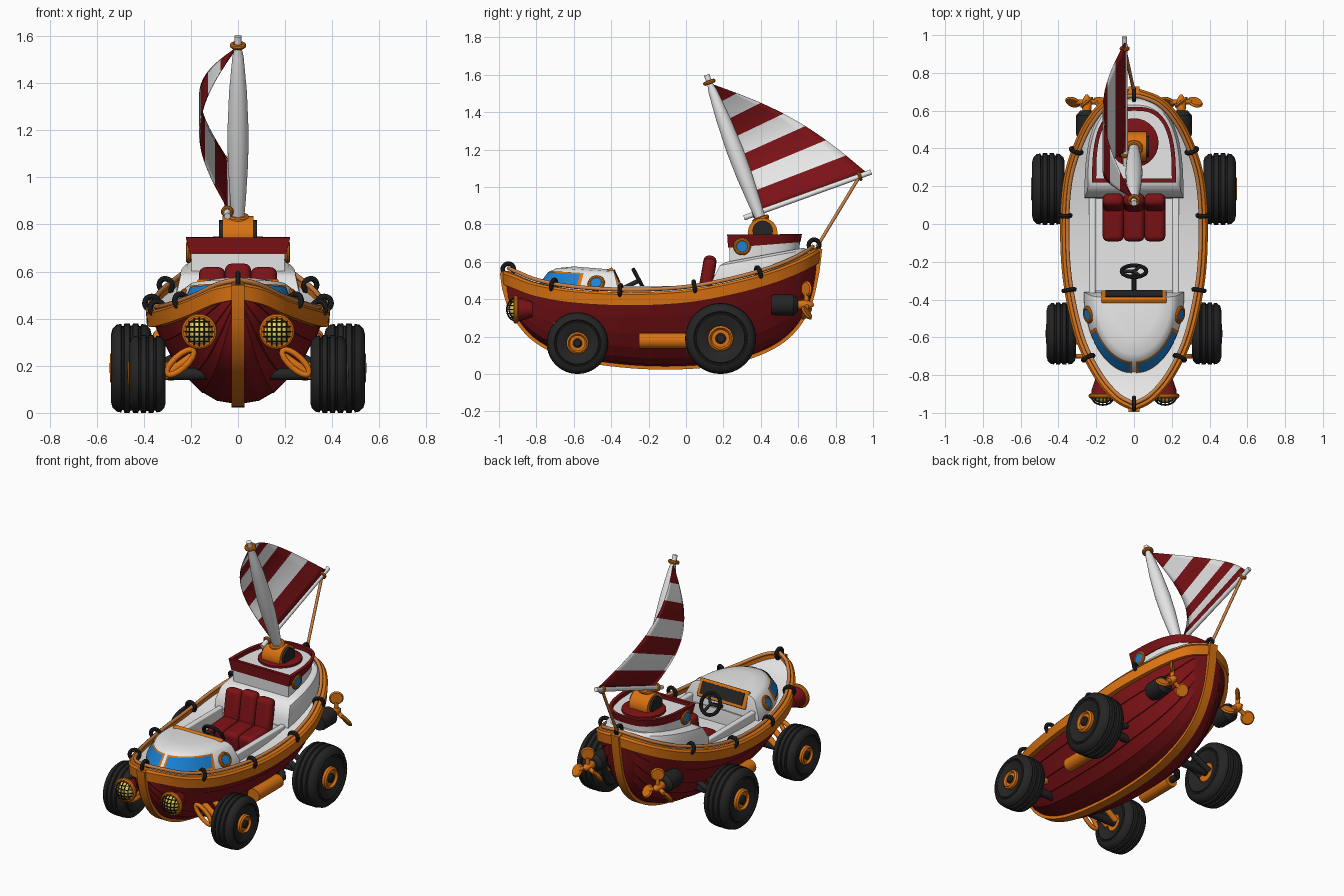
import bpy, bmesh
from math import sin, cos, pi, radians
from mathutils import Vector, Euler

cube = bpy.data.objects.get("Cube")
if cube:
    bpy.data.objects.remove(cube)


def material(name, rgb):
    m = bpy.data.materials.new(name)
    m.use_nodes = True
    m.diffuse_color = (*rgb, 1)
    m.node_tree.nodes["Principled BSDF"].inputs["Base Color"].default_value = (*rgb, 1)
    return m


RED = material("dark red", (0.2, 0.006, 0.008))
ORANGE = material("orange", (0.7, 0.17, 0.006))
TAN = material("tan rope", (0.6, 0.22, 0.06))
BLACK = material("black rubber", (0.018, 0.018, 0.018))
WHITE = material("white", (0.8, 0.8, 0.8))
BLUE = material("blue glass", (0.01, 0.22, 0.65))
YELLOW = material("yellow lamp", (0.85, 0.7, 0.1))
made = []


def grid(name, rows, mats, wrap=False, ring=False, caps=False, rule=None):
    """Skin a list of point rows; wrap joins each row, ring joins last row to first."""
    bm = bmesh.new()
    vs = [[bm.verts.new(p) for p in row] for row in rows]
    n, m = len(vs), len(vs[0])
    for i in range(n if ring else n - 1):
        a, b = vs[i], vs[(i + 1) % n]
        for j in range(m if wrap else m - 1):
            k = (j + 1) % m
            f = bm.faces.new((a[j], a[k], b[k], b[j]))
            f.material_index = rule(i) if rule else 0
    if caps:
        for i, row in ((0, vs[0]), (n - 1, vs[-1])):
            f = bm.faces.new(row)
            f.material_index = rule(i) if rule else 0
    bmesh.ops.recalc_face_normals(bm, faces=bm.faces)
    me = bpy.data.meshes.new(name)
    bm.to_mesh(me)
    bm.free()
    ob = bpy.data.objects.new(name, me)
    for mat in mats:
        me.materials.append(mat)
    bpy.context.collection.objects.link(ob)
    made.append(ob)
    return ob


def lathe(name, prof, loc, axis, mat, n=28, ring=False):
    """Spin (radius, height) points about an axis through loc."""
    q = Vector(axis).to_track_quat('Z', 'Y')
    rows = [[Vector(loc) + q @ Vector((r * cos(2 * pi * k / n), r * sin(2 * pi * k / n), h))
             for k in range(n)] for r, h in prof]
    return grid(name, rows, [mat], wrap=True, ring=ring, caps=not ring)


def rod(name, a, b, r, mat):
    a, b = Vector(a), Vector(b)
    return lathe(name, [(r, 0), (r, (b - a).length)], a, b - a, mat, 16)


def torus(name, R, r, loc, axis, mat):
    prof = [(R + r * cos(k * pi / 5), r * sin(k * pi / 5)) for k in range(10)]
    return lathe(name, prof, loc, axis, mat, ring=True)


def tube(name, pts, r, mat, cyclic=False):
    cu = bpy.data.curves.new(name, 'CURVE')
    cu.dimensions, cu.bevel_depth, cu.bevel_resolution = '3D', r, 2
    sp = cu.splines.new('POLY')
    sp.points.add(len(pts) - 1)
    for p, c in zip(sp.points, pts):
        p.co = (*c, 1)
    sp.use_cyclic_u = cyclic
    cu.materials.append(mat)
    bpy.context.collection.objects.link(bpy.data.objects.new(name, cu))


def box(name, size, loc, mat, tilt=0, bevel=0.0):
    x, y, z = (s / 2 for s in size)
    e = Euler((radians(tilt), 0, 0)).to_matrix()
    rows = [[Vector(loc) + e @ Vector((a * x, b * y, h)) for a, b in ((-1, -1), (1, -1), (1, 1), (-1, 1))]
            for h in (-z, z)]
    ob = grid(name, rows, [mat], wrap=True, caps=True)
    if bevel:
        mod = ob.modifiers.new("rounding", 'BEVEL')
        mod.width, mod.segments = bevel, 4
    return ob


# Hull stations: y, half width, keel height, sheer height, smoothed between
STATIONS = [Vector(v) for v in (
    (-.97, .012, .46, .53), (-.92, .10, .32, .51), (-.8, .2, .18, .465), (-.6, .295, .09, .43),
    (-.3, .36, .045, .415), (0, .375, .04, .43), (.25, .355, .07, .475), (.45, .29, .14, .53),
    (.58, .215, .24, .58), (.66, .13, .38, .62), (.7, .025, .55, .645))]
hull = []
last = len(STATIONS) - 1
for i in range(last):
    p0, p1, p2, p3 = (STATIONS[min(max(i + d, 0), last)] for d in (-1, 0, 1, 2))
    for k in range(6):
        t = k / 6
        hull.append(0.5 * (2 * p1 + (p2 - p0) * t + (2 * p0 - 5 * p1 + 4 * p2 - p3) * t * t
                           + (3 * p1 - p0 - 3 * p2 + p3) * t ** 3))
hull.append(STATIONS[-1])

# Lapped planks: each plank stands proud at its lower edge
laps = [(s, o) for k in range(6) for s, o in ((k / 6, .006), ((k + 1) / 6, 0))]


def section(st):
    y, w, zk, zr = st
    half = [(w * s ** .85 + o, y, zk + (zr - zk) * s ** 1.9) for s, o in laps]
    return [(-x, b, z) for x, b, z in reversed(half)] + half


grid("hull", [section(st) for st in hull], [RED])

# Gunwale and rope rail around the sheer line
sheer = [Vector((w, y, z)) for y, w, _, z in hull]
sheer += [Vector((-p.x, p.y, p.z)) for p in reversed(sheer)]


def offset(i, out, up):
    t = sheer[(i + 1) % len(sheer)] - sheer[i - 1]
    n = Vector((t.y, -t.x, 0)).normalized()
    return sheer[i] + n * out + Vector((0, 0, up))


loop = range(len(sheer))
grid("gunwale", [[offset(i, o, u) for o, u in ((-.022, -.05), (.012, -.05), (.016, .01), (.005, .022), (-.022, .022))]
                 for i in loop], [ORANGE], wrap=True, ring=True)
tube("rope_rail", [offset(i, -.022, .036) for i in loop], .011, TAN, True)
for y in (-.71, -.34, .03, .4):
    i = min(range(len(hull)), key=lambda k: abs(hull[k][0] - y))
    for j in (i, len(sheer) - 1 - i):
        torus("rail_ring", .029, .012, offset(j, -.008, .03), sheer[j - 1] - sheer[(j + 1) % len(sheer)], BLACK)
torus("bow_ring", .03, .012, (0, -.95, .56), (1, 0, 0), BLACK)
torus("stern_ring", .028, .012, (0, .685, .69), (1, 0, 0), BLACK)

# Keel beam from stem to sternpost
line = [Vector((0, -.982, .545))] + [Vector((0, s[0], s[2])) for s in hull] + [Vector((0, .715, .67))]
rows = []
for i, p in enumerate(line):
    t = line[min(i + 1, len(line) - 1)] - line[max(i - 1, 0)]
    n = Vector((0, t.z, -t.y)).normalized()
    rows.append([p + n * d + Vector((x, 0, 0)) for x, d in ((-.028, -.03), (-.028, .014), (.028, .014), (.028, -.03))])
grid("keel", rows, [ORANGE], wrap=True, caps=True)

# Decks and cockpit
for name, keep in (("foredeck", lambda y: y < -.33), ("afterdeck", lambda y: y > .13)):
    grid(name, [[(-w, y, z), (0, y, z + .012), (w, y, z)] for y, w, _, z in hull if keep(y)], [WHITE])
for s in (-1, 1):
    grid("side_deck", [[(s * .21, y, z), (s * w, y, z)] for y, w, _, z in hull if -.43 < y < .21], [WHITE])
    box("cockpit_wall", (.035, .53, .17), (s * .222, -.11, .385), WHITE, bevel=.008)
box("cockpit_floor", (.44, .56, .02), (0, -.11, .32), WHITE)


# D-shaped lofts: half width, straight end y, round end y, z at each end
def outline(layer, a, power):
    w, y0, y1, z0, z1 = layer
    c, s = cos(a), max(sin(a), 0) ** power
    return Vector((w * abs(c) ** power * (1 if c > 0 else -1), y0 + (y1 - y0) * s, z0 + (z1 - z0) * s))


def loft(name, layers, mats, power, rule=None):
    rows = [[outline(l, pi * k / 32, power) for k in range(33)] for l in layers]
    return grid(name, rows, mats, wrap=True, caps=True, rule=rule)


HOOD = [(.27, -.36, -.8, .3, .44), (.265, -.36, -.79, .445, .465), (.225, -.38, -.725, .53, .55),
        (.2, -.385, -.69, .548, .566), (.13, -.39, -.6, .558, .575)]
loft("hood", HOOD, [WHITE], 1)
loft("cabin_base", [(.26, .13, .67, .3, .58), (.262, .14, .665, .5, .63), (.245, .18, .645, .58, .665),
                    (.22, .21, .63, .598, .675)], [WHITE], .75)
loft("cabin", [(.195, .235, .605, .57, .65), (.2, .23, .61, .69, .715)], [WHITE], .7)
loft("cabin_roof", [(.205, .225, .612, .675, .705), (.222, .22, .62, .745, .748), (.2, .24, .6, .745, .748),
                    (.2, .24, .6, .722, .722)], [RED, WHITE], .7, lambda i: int(i == 3))
lathe("roof_disc", [(.13, 0), (.13, .02), (.12, .026)], (0, .43, .715), (0, 0, 1), RED)


def window(name, a0, a1, u0, u1, lift, mat):
    rows = []
    for i in range(13):
        a = a0 + (a1 - a0) * i / 12
        out = Vector((cos(a), -sin(a), .7)).normalized() * lift
        rows.append([outline(HOOD[1], a, 1).lerp(outline(HOOD[2], a, 1), u) + out for u in (u0, u1)])
    grid(name, rows, [mat])


for s in (-1, 1):
    for name, pad, lift, mat in (("window_frame", 0, .004, ORANGE), ("windscreen", .05, .008, BLUE)):
        a0, a1 = .5 + pad, pi / 2 - .04 - pad
        if s < 0:
            a0, a1 = pi - a0, pi - a1
        window(name, a0, a1, .02 + 2 * pad, .98 - 2 * pad, lift, mat)
    for loc, axis in (((s * .243, -.48, .485), (s, -.2, .5)), ((s * .21, .3, .682), (s, 0, 0))):
        lathe("porthole_glass", [(.034, -.02), (.034, .008)], loc, axis, BLUE)
        torus("porthole_ring", .036, .011, loc, axis, ORANGE)

# Dashboard and steering wheel
box("dashboard", (.345, .03, .11), (0, -.385, .515), ORANGE, 25, .008)
box("dash_panel", (.3, .008, .075), (0, -.369, .523), BLACK, 25)
centre, facing = Vector((0, -.25, .5)), Vector((0, .88, .47))
torus("steering_wheel", .065, .011, centre, facing, BLACK)
rod("steering_column", centre, (0, -.37, .44), .012, BLACK)
for k in range(3):
    d = facing.to_track_quat('Z', 'Y') @ Vector((cos(k * 2.094), sin(k * 2.094), 0))
    rod("wheel_spoke", centre, centre + d * .065, .009, BLACK)

# Channelled seat
for x, drop in ((-.11, .015), (0, 0), (.11, .015)):
    box("seat_back", (.112, .07, .27 - drop), (x, .11, .5 - drop / 2), RED, -10, .03)
    box("seat_cushion", (.112, .22, .12), (x, .02, .39), RED, 4, .028)

# Mast, boom, stay and mast foot
foot, tip = Vector((0, .41, .8)), Vector((0, .11, 1.6))
lathe("mast", [(.024, 0), (.034, .12), (.043, .28), (.045, .42), (.038, .6), (.024, .76), (.015, .8), (.015, .854)],
      foot, tip - foot, WHITE)
torus("mast_collar", .034, .014, foot.lerp(tip, .035), tip - foot, ORANGE)
torus("mast_top_ring", .024, .011, foot.lerp(tip, .95), tip - foot, ORANGE)
rod("mast_pivot", (-.08, .41, .765), (.08, .41, .765), .055, BLACK)
rod("mast_foot", (-.065, .41, .755), (.065, .41, .755), .08, ORANGE)
boom_a, boom_b = Vector((-.045, .31, .835)), Vector((-.05, .99, 1.08))
rod("boom", boom_a, boom_b, .014, WHITE)
torus("boom_ring", .018, .009, boom_a.lerp(boom_b, .91), boom_b - boom_a, ORANGE)
torus("boom_front_ring", .018, .009, boom_a.lerp(boom_b, .08), boom_b - boom_a, ORANGE)
rod("stay_rope", boom_a.lerp(boom_b, .91), (0, .7, .68), .009, TAN)

# Striped billowing sail
head, tack, clew = Vector((-.01, .14, 1.55)), Vector((-.05, .385, .875)), Vector((-.05, .96, 1.08))
rows = []
for i in range(29):
    t = i / 28
    a, b = tack.lerp(head, t), clew.lerp(head, t) + Vector((0, .03, .045)) * sin(pi * t)
    rows.append([a.lerp(b, k / 8) + Vector((-.135 * sin(pi * t), 0, 0)) for k in range(9)])
grid("sail", rows, [RED, WHITE], rule=lambda i: (i // 4) % 2).modifiers.new("cloth", 'SOLIDIFY').thickness = .005

# Tyre section as (radius, half-width) fractions, outer half then mirrored
half = [(.33, .72), (.5, .9), (.68, 1), (.7, .93), (.73, .93), (.76, 1), (.88, .93), (.97, .72), (.99, .5),
        (.94, .46), (.94, .38), (1, .34), (1, .08), (.95, .05)]
tyre = half + [(r, -h) for r, h in reversed(half)]

for s in (-1, 1):
    for end, y, R, x, hw in (("front", -.58, .165, .385, .077), ("rear", .185, .19, .453, .086)):
        c, ax = Vector((s * x, y, R)), (s, 0, 0)
        lathe(end + "_tyre", [(r * R, h * hw) for r, h in tyre], c, ax, BLACK, 40, True)
        lathe(end + "_hub", [(.3 * R, -.7 * hw), (.36 * R, -.6 * hw), (.36 * R, .95 * hw), (.3 * R, 1.06 * hw),
                             (.25 * R, .9 * hw), (.2 * R, .9 * hw)], c, ax, ORANGE)
        lathe(end + "_hub_cap", [(.15 * R, 0), (.15 * R, hw), (.1 * R, hw * 1.08)], c, ax, BLACK)
        rod(end + "_axle", (s * .1, y, R), c, .025, BLACK)
        for d in (-.04, .04):
            rod(end + "_arm", (s * .16, y + d, R + .1), (s * (x - .07), y + d, R - .01), .018,
                ORANGE if end == "front" else BLACK)
    # Front links beside the bow
    link = [(s * (.245 + .055 * cos(a) + .018 * sin(a)), -.7, .215 - .05 * cos(a) + .02 * sin(a))
            for a in (k * pi / 8 for k in range(16))]
    tube("bow_link", link, .013, ORANGE, True)
    # Exhausts
    rod("exhaust", (s * .285, -.25, .178), (s * .285, 0, .178), .042, ORANGE)
    tube("exhaust_pipe", [(s * .285, 0, .178), (s * .285, .05, .178), (s * .26, .08, .19), (s * .2, .09, .2)], .02, BLACK)
    # Caged headlamps
    lamp = Vector((s * .165, -.91, .345))
    lathe("lamp_housing", [(.04, -.09), (.06, -.03), (.062, 0)], lamp, (0, -1, 0), RED)
    torus("lamp_rim", .062, .014, lamp, (0, -1, 0), ORANGE)
    lathe("lamp_lens", [(.056, 0), (.05, .018), (.03, .033), (.008, .038)], lamp, (0, -1, 0), YELLOW)
    for k in range(-2, 3):
        u = k * .021
        r = (.062 ** 2 - u * u) ** .5
        arc = [(r * cos(a), r * sin(a) * .8) for a in (j * pi / 10 for j in range(11))]
        tube("lamp_cage", [lamp + Vector((u, -d, v)) for v, d in arc], .003, BLACK)
        tube("lamp_cage", [lamp + Vector((v, -d, u)) for v, d in arc], .003, BLACK)
    # Propeller drives
    prop = Vector((s * .25, .645, .37))
    lathe("motor", [(.05, -.19), (.056, -.17), (.056, -.07), (.035, -.045)], prop, (0, 1, 0), BLACK)
    lathe("propeller_hub", [(.022, -.06), (.026, -.01), (.02, .02), (.006, .04)], prop, (0, 1, 0), ORANGE)
    for k in range(3):
        a = pi / 2 + k * 2 * pi / 3
        d = Vector((cos(a), 0, sin(a)))
        face = Vector((0, .78, 0)) + d.cross(Vector((0, 1, 0))) * .62
        rod("blade_stalk", prop, prop + d * .06, .013, ORANGE)
        lathe("propeller_blade", [(.036, -.008), (.043, 0), (.036, .008)], prop + d * .085, face, ORANGE, 20)

# Smooth shading with sharp edges kept
bpy.ops.object.select_all(action='DESELECT')
for ob in made:
    ob.select_set(True)
bpy.context.view_layer.objects.active = made[0]
bpy.ops.object.shade_smooth_by_angle(angle=radians(35))
